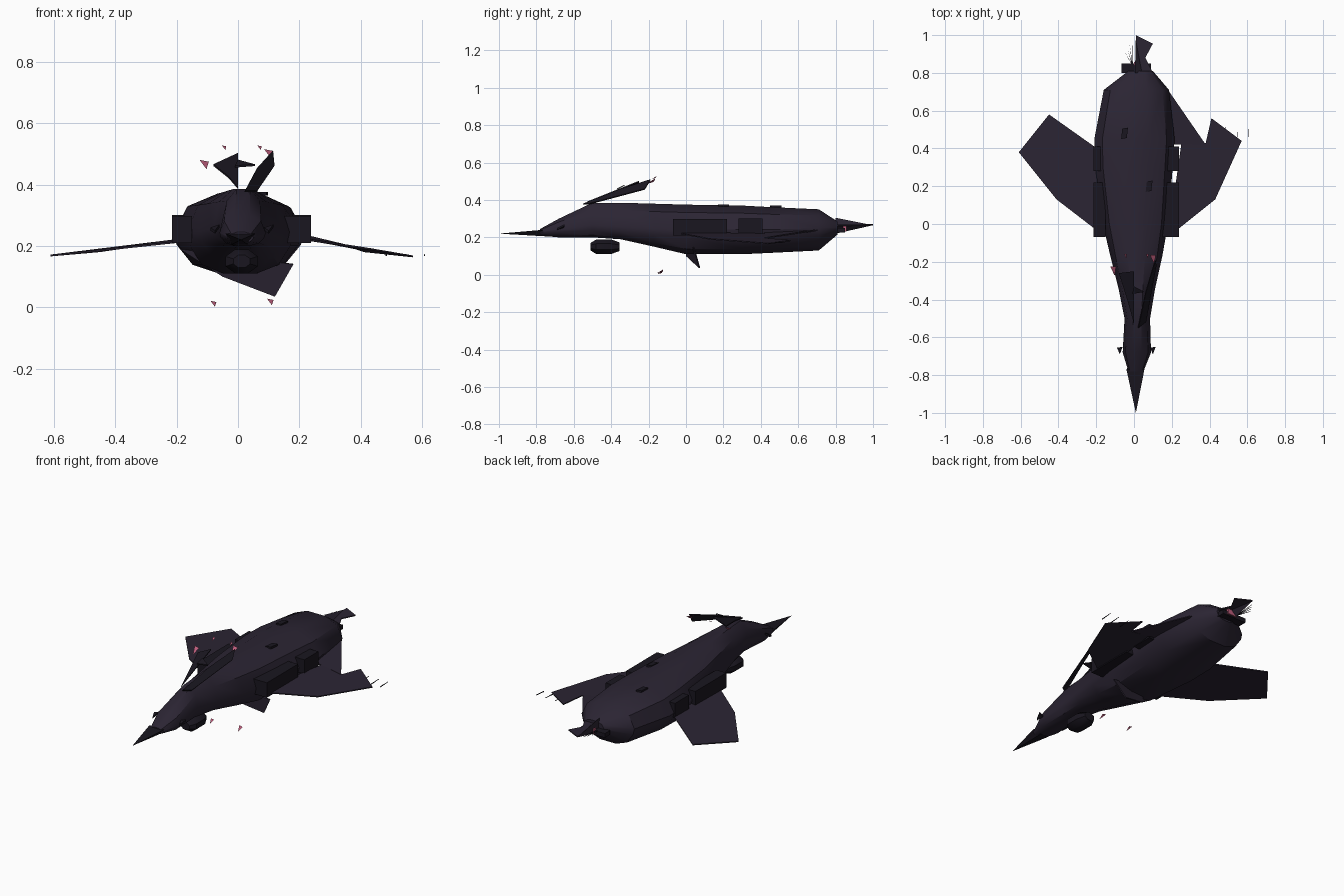
import bpy, bmesh, math
from mathutils import Vector


def material(name, rgb):
    m = bpy.data.materials.new(name)
    m.diffuse_color = (*rgb, 1)
    return m


DARK = material("dark_hull", (0.024, 0.018, 0.033))
BLACK = material("black_trim", (0.010, 0.008, 0.014))
PINK = material("pink_glow", (0.5, 0.11, 0.2))


def make(name, verts, faces, mat, smooth=False):
    me = bpy.data.meshes.new(name)
    me.from_pydata(verts, [], faces)
    bm = bmesh.new()
    bm.from_mesh(me)
    bmesh.ops.recalc_face_normals(bm, faces=bm.faces)
    bm.to_mesh(me)
    bm.free()
    me.materials.append(mat)
    ob = bpy.data.objects.new(name, me)
    bpy.context.collection.objects.link(ob)
    if smooth:
        bpy.ops.object.select_all(action='DESELECT')
        ob.select_set(True)
        bpy.context.view_layer.objects.active = ob
        bpy.ops.object.shade_smooth_by_angle(angle=math.radians(35))
    return ob


def loft(name, rings, mat, smooth=False):
    n = len(rings[0])
    faces = [(i * n + k, i * n + (k + 1) % n, (i + 1) * n + (k + 1) % n, (i + 1) * n + k)
             for i in range(len(rings) - 1) for k in range(n)]
    faces += [tuple(range(n)), tuple((len(rings) - 1) * n + k for k in range(n))]
    return make(name, [v for r in rings for v in r], faces, mat, smooth)


def plate(name, pts, mat, offset=(0, 0, 0.006)):
    """Thin slab from an outline, pushed by offset."""
    o = Vector(offset)
    return loft(name, [[Vector(p) for p in pts], [Vector(p) + o for p in pts]], mat)


def box(name, lo, hi, mat):
    pts = [(lo[0], lo[1], lo[2]), (hi[0], lo[1], lo[2]), (hi[0], hi[1], lo[2]), (lo[0], hi[1], lo[2])]
    return plate(name, pts, mat, (0, 0, hi[2] - lo[2]))


# hull: half section (fraction of width, fraction of height), mirrored and lofted
HALF = [(0.33, 1), (0.8, 0.72), (1, 0.12), (0.95, -0.2), (0.72, -0.75), (0.3, -1)]
SECTION = HALF + [(-u, v) for u, v in reversed(HALF)]


def ring(y, xl, xr, top, bot, side):
    c, w = (xl + xr) / 2, (xr - xl) / 2
    return [(c + u * w, y, side + v * (top - side if v > 0 else side - bot)) for u, v in SECTION]


# y, left x, right x, top z, bottom z, widest z
HULL = [(-0.78, -0.03, 0.05, 0.245, 0.21, 0.225),
        (-0.68, -0.06, 0.09, 0.30, 0.20, 0.235),
        (-0.50, -0.05, 0.085, 0.385, 0.20, 0.25),
        (-0.35, -0.08, 0.11, 0.385, 0.19, 0.24),
        (-0.17, -0.125, 0.15, 0.38, 0.15, 0.23),
        (0.00, -0.165, 0.18, 0.375, 0.11, 0.225),
        (0.30, -0.205, 0.205, 0.37, 0.11, 0.225),
        (0.45, -0.21, 0.215, 0.362, 0.117, 0.225),
        (0.71, -0.16, 0.185, 0.35, 0.13, 0.235),
        (0.81, -0.03, 0.10, 0.285, 0.215, 0.25)]
loft("hull", [ring(*h) for h in HULL], DARK, True)

# beak-like nose
make("nose", [(-0.04, -0.77, 0.24), (0.055, -0.77, 0.24), (0.03, -0.74, 0.205),
              (-0.02, -0.74, 0.205), (0.01, -1.0, 0.22)],
     [(0, 1, 4), (1, 2, 4), (2, 3, 4), (3, 0, 4), (0, 3, 2, 1)], BLACK)

# wings, drooping slightly outwards
plate("left_wing", [(-0.15, -0.07, 0.215), (-0.41, 0.13, 0.187), (-0.61, 0.38, 0.166),
                    (-0.45, 0.58, 0.18), (-0.21, 0.41, 0.215)], DARK)
plate("right_wing", [(0.18, -0.07, 0.225), (0.43, 0.13, 0.187), (0.57, 0.44, 0.163),
                     (0.41, 0.56, 0.18), (0.38, 0.43, 0.19), (0.25, 0.42, 0.215)], DARK)
plate("right_rear_panel", [(0.10, 0.80, 0.25), (0.18, 0.71, 0.24), (0.38, 0.42, 0.192),
                           (0.21, 0.42, 0.22)], DARK)

# slanted keel plate under the belly
plate("keel_plate", [(-0.19, 0.0, 0.19), (-0.05, 0.0, 0.10), (0.12, 0.07, 0.035),
                     (0.18, 0.04, 0.14)], DARK, (0, 0.006, 0.002))

# rectangular side pods on both flanks
for side, x0, x1 in (("left", -0.215, -0.15), ("right", 0.15, 0.238)):
    box(side + "_front_pod", (x0, -0.07, 0.21), (x1, 0.22, 0.298), BLACK)
    box(side + "_rear_pod", (x0, 0.28, 0.215), (x1, 0.41, 0.30), BLACK)

# chin pod, eight sided with tapered ends
loft("chin_pod", [[(0.012 + r * math.cos(a) * 1.35, y, 0.15 + r * math.sin(a))
                   for a in [math.pi * (k + 0.5) / 4 for k in range(8)]]
                  for y, r in ((-0.51, 0.022), (-0.48, 0.042), (-0.40, 0.042), (-0.355, 0.025))], BLACK, True)

# raised horns sweeping back from the head
plate("right_horn", [(0.02, -0.55, 0.375), (0.06, -0.52, 0.375), (0.115, -0.22, 0.455),
                     (0.11, -0.19, 0.505), (0.06, -0.36, 0.45)], BLACK, (0.004, 0, 0.006))
plate("left_horn", [(0.0, -0.53, 0.385), (0.0, -0.25, 0.497), (-0.08, -0.26, 0.46),
                    (-0.03, -0.42, 0.42)], BLACK, (0, 0, 0.006))
plate("horn_bridge", [(-0.01, -0.37, 0.455), (0.055, -0.36, 0.46), (0.0, -0.33, 0.475)], BLACK)

# pink claw tips above and below
TIPS = [(0.10, -0.19, 0.50, 0.025), (-0.11, -0.25, 0.465, 0.025), (0.07, -0.17, 0.52, 0.012),
        (-0.045, -0.17, 0.52, 0.012), (0.105, -0.14, 0.018, 0.018), (-0.08, -0.14, 0.012, 0.016)]
for i, (x, y, z, s) in enumerate(TIPS):
    h = min(s * 0.6, z)
    make(f"claw_tip_{i}", [(x - s * 0.6, y + s, z + h), (x + s * 0.6, y + s, z + h * 0.6),
                           (x, y + s * 0.6, z - h * 0.3), (x + s * 0.3, y - s, z - h)],
         [(0, 1, 2), (0, 1, 3), (1, 2, 3), (2, 0, 3)], PINK)

# eyes and cheek spikes
for side, ex, cx in (("left", -0.005, -0.075), ("right", 0.035, 0.10)):
    box(side + "_eye", (ex - 0.004, -0.67, 0.293), (ex + 0.004, -0.62, 0.302), PINK)
    plate(side + "_cheek_spike", [(cx - 0.015, -0.655, 0.25), (cx + 0.015, -0.65, 0.26),
                                  (cx, -0.69, 0.24)], BLACK, (0, 0, 0.01))

# small hatches on the back
for i, (x, y, z) in enumerate(((-0.05, 0.48, 0.358), (0.08, 0.2, 0.364))):
    plate(f"hatch_{i}", [(x - 0.018, y - 0.03, z), (x + 0.012, y - 0.025, z),
                         (x + 0.018, y + 0.03, z), (x - 0.012, y + 0.025, z)], BLACK, (0, 0, 0.012))

# tail: pointed fin, flat blade, engine block and glow
make("tail_fin", [(0.005, 0.80, 0.305), (0.005, 0.80, 0.22), (0.05, 0.80, 0.26), (0.01, 1.0, 0.265)],
     [(0, 1, 2), (0, 1, 3), (1, 2, 3), (2, 0, 3)], DARK)
plate("tail_blade", [(0.01, 0.80, 0.262), (0.10, 0.80, 0.262), (0.06, 0.88, 0.263),
                     (0.10, 0.955, 0.264), (0.01, 1.0, 0.265)], DARK)
box("tail_engine", (-0.065, 0.80, 0.225), (0.09, 0.85, 0.25), BLACK)
box("engine_glow", (0.0, 0.84, 0.232), (0.06, 0.858, 0.262), PINK)

# thin tail and wingtip spines
for i in range(4):
    x = -0.01 - 0.013 * i
    plate(f"tail_spine_{i}", [(-0.01, 0.84, 0.25), (-0.006, 0.84, 0.25), (x, 0.97 - 0.02 * i, 0.26)],
          BLACK, (0, 0, 0.003))
for i, x in enumerate((0.48, 0.545, 0.605)):
    plate(f"wingtip_spine_{i}", [(x, 0.46, 0.168), (x + 0.004, 0.46, 0.168), (x + 0.004, 0.53, 0.172)],
          BLACK, (0, 0, 0.004))
